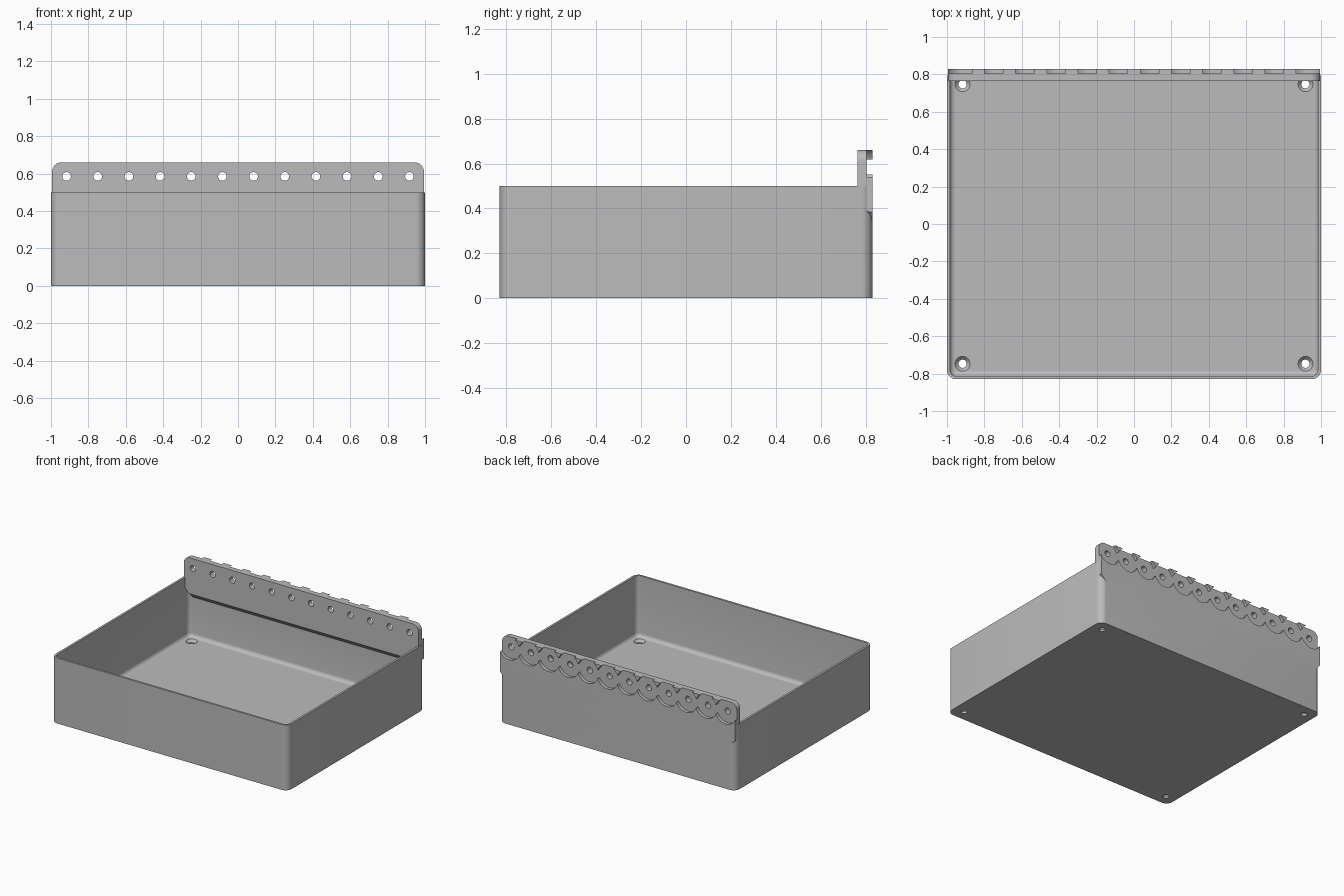
import bpy, bmesh, math
from mathutils import Matrix, Vector

if "Cube" in bpy.data.objects:
    bpy.data.objects.remove(bpy.data.objects["Cube"], do_unlink=True)

# Single grey plastic
grey = bpy.data.materials.new("grey plastic")
grey.use_nodes = True
color = (0.5, 0.5, 0.5, 1)
grey.diffuse_color = color
grey.node_tree.nodes["Principled BSDF"].inputs["Base Color"].default_value = color

HALF_X, HALF_Y, HEIGHT, WALL = 1.0, 0.83, 0.5, 0.016
FLOOR, FILLET = 0.035, 0.028
PIN_Z, PITCH, COUNT = 0.585, 1 / 6, 12
pin_xs = [(i - (COUNT - 1) / 2) * PITCH for i in range(COUNT)]


def arc(cx, cy, r, start, steps=8):
    """Quarter arc, counter-clockwise from the start angle in degrees."""
    angles = [math.radians(start + 90 * k / steps) for k in range(steps + 1)]
    return [(cx + r * math.cos(a), cy + r * math.sin(a)) for a in angles]


def rounded_loop(inset, z, radius):
    x, y = HALF_X - inset - radius, HALF_Y - inset - radius
    pts = arc(x, y, radius, 0) + arc(-x, y, radius, 90)
    pts += arc(-x, -y, radius, 180) + arc(x, -y, radius, 270)
    return [(px, py, z) for px, py in pts]


def loft(bm, loops):
    """Skin a stack of equal-length loops and cap both ends."""
    rings = [[bm.verts.new(p) for p in loop] for loop in loops]
    n = len(rings[0])
    for a, b in zip(rings, rings[1:]):
        for i in range(n):
            j = (i + 1) % n
            bm.faces.new((a[i], a[j], b[j], b[i]))
    bm.faces.new(rings[0][::-1])
    bm.faces.new(rings[-1])


def finish(name, bm):
    bmesh.ops.recalc_face_normals(bm, faces=bm.faces)
    mesh = bpy.data.meshes.new(name)
    bm.to_mesh(mesh)
    bm.free()
    mesh.materials.append(grey)
    ob = bpy.data.objects.new(name, mesh)
    bpy.context.collection.objects.link(ob)
    return ob


def lathe(bm, profile, matrix, sides=32):
    """Solid of revolution from (radius, height) pairs."""
    loops = []
    for r, h in profile:
        ring = [2 * math.pi * k / sides for k in range(sides)]
        loops.append([matrix @ Vector((r * math.cos(a), r * math.sin(a), h)) for a in ring])
    loft(bm, loops)


def combine(target, other, operation):
    other.hide_render = True
    mod = target.modifiers.new(other.name, 'BOOLEAN')
    mod.operation, mod.object, mod.solver = operation, other, 'EXACT'
    bpy.context.view_layer.objects.active = target
    bpy.ops.object.modifier_apply(modifier=mod.name)
    bpy.data.objects.remove(other, do_unlink=True)


# Open tray: outer wall, rim, inner wall, floor fillet
bm = bmesh.new()
loops = [rounded_loop(0, 0, 0.05), rounded_loop(0, HEIGHT, 0.05),
         rounded_loop(WALL, HEIGHT, 0.034)]
for k in range(6):
    a = math.radians(90 * k / 5)
    inset = FILLET * (1 - math.cos(a))
    loops.append(rounded_loop(WALL + inset, FLOOR + FILLET * (1 - math.sin(a)), 0.034 - inset))
loft(bm, loops)
tray = finish("tray", bm)

# Raised hinge plate, sloping back into the wall along its inner lower edge
half = 0.994
outline = arc(half - 0.05, 0.61, 0.05, 0) + arc(0.05 - half, 0.61, 0.05, 90)
outline += [(-half, 0.385), (-0.95, 0.34), (0.95, 0.34), (half, 0.385)]
bm = bmesh.new()
loft(bm, [[(x, y, z + (lift if z < 0.5 else 0)) for x, z in outline]
          for y, lift in ((0.764, 0.045), (0.812, 0), (HALF_Y, 0))])
combine(tray, finish("hinge_plate", bm), 'UNION')

# Overlapping round recesses on the back, cut in two alternating sets
to_back = Matrix.Rotation(math.radians(-90), 4, 'X')
for start in (0, 1):
    bm = bmesh.new()
    for x in pin_xs[start::2]:
        lathe(bm, [(0.09, 0.805), (0.09, 0.9)], Matrix.Translation((x, 0, PIN_Z)) @ to_back, 48)
    combine(tray, finish("recess_cutter", bm), 'DIFFERENCE')

# Pin holes through the plate and countersunk screw holes in the floor
bm = bmesh.new()
for x in pin_xs:
    lathe(bm, [(0.023, 0.7), (0.023, 0.9)], Matrix.Translation((x, 0, PIN_Z)) @ to_back)
for x in (-pin_xs[-1], pin_xs[-1]):
    for y in (-0.747, 0.747):
        lathe(bm, [(0.022, -0.05), (0.022, FLOOR - 0.02), (0.04, FLOOR), (0.04, FLOOR + 0.05)],
              Matrix.Translation((x, y, 0)))
combine(tray, finish("hole_cutter", bm), 'DIFFERENCE')

# Smooth the rounded corners, keep the edges sharp
bpy.ops.object.select_all(action='DESELECT')
tray.select_set(True)
bpy.context.view_layer.objects.active = tray
bpy.ops.object.shade_smooth_by_angle(angle=math.radians(30))
